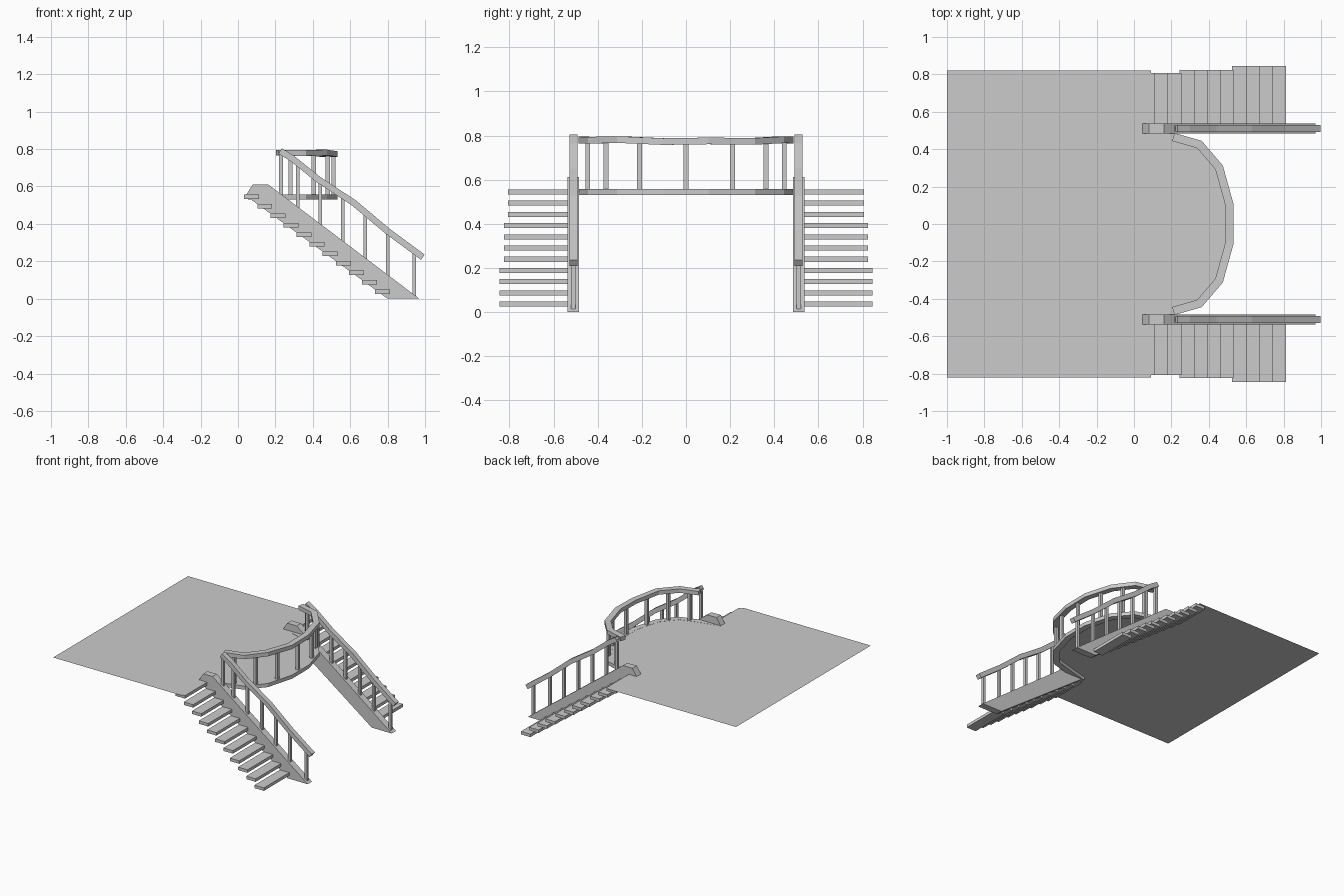
import bpy, bmesh
from mathutils import Vector

if "Cube" in bpy.data.objects:
    bpy.data.objects.remove(bpy.data.objects["Cube"])


def finish(name, bm):
    bmesh.ops.recalc_face_normals(bm, faces=bm.faces)
    me = bpy.data.meshes.new(name)
    bm.to_mesh(me)
    bm.free()
    ob = bpy.data.objects.new(name, me)
    bpy.context.collection.objects.link(ob)
    return ob


def loft(bm, a, b):
    """Closed prism between two matching outlines."""
    va = [bm.verts.new(p) for p in a]
    vb = [bm.verts.new(p) for p in b]
    n = len(va)
    bm.faces.new(va)
    bm.faces.new(vb[::-1])
    for i in range(n):
        j = (i + 1) % n
        bm.faces.new((va[i], va[j], vb[j], vb[i]))


def offset(path, d):
    """Mitred sideways offset of a 2D path."""
    pts = [Vector(p) for p in path]
    out = []
    for i, p in enumerate(pts):
        dirs = []
        if i > 0:
            dirs.append((p - pts[i - 1]).normalized())
        if i < len(pts) - 1:
            dirs.append((pts[i + 1] - p).normalized())
        ns = [Vector((-t.y, t.x)) for t in dirs]
        m = sum(ns, Vector((0, 0))).normalized()
        out.append(p + m * d / m.dot(ns[0]))
    return out


def box(bm, x0, x1, y0, y1, z0, z1):
    q = [(x0, y0), (x1, y0), (x1, y1), (x0, y1)]
    loft(bm, [(x, y, z0) for x, y in q], [(x, y, z1) for x, y in q])


def mirror_y(ob):
    m = ob.modifiers.new("mirror", 'MIRROR')
    m.use_axis = (False, True, False)


def band(name, path, width, z0, z1, waves):
    """Curved strip following a plan path; waves lift each path point."""
    bm = bmesh.new()
    rows = []
    for l, r, w in zip(offset(path, width / 2), offset(path, -width / 2), waves):
        rows.append([bm.verts.new((p.x, p.y, z + w))
                     for p, z in ((l, z0), (r, z0), (r, z1), (l, z1))])
    for a, b in zip(rows, rows[1:]):
        for i in range(4):
            j = (i + 1) % 4
            bm.faces.new((a[i], a[j], b[j], b[i]))
    bm.faces.new(rows[0])
    bm.faces.new(rows[-1][::-1])
    finish(name, bm)


FLOOR = 0.557
half = [(0.21, -0.465), (0.35, -0.425), (0.455, -0.302), (0.511, -0.1)]
curve = half + [(x, -y) for x, y in reversed(half)]
full = [(0.06, -0.505)] + curve + [(0.06, 0.505)]

# Landing floor: thin sheet with a bowed front
bm = bmesh.new()
outline = [(-1, -0.82), (0.09, -0.82), (0.09, -0.505)] + curve + \
          [(0.09, 0.505), (0.09, 0.82), (-1, 0.82)]
bm.faces.new([bm.verts.new((x, y, FLOOR)) for x, y in outline])
finish("landing_floor", bm)

# Bowed edge beam and balcony rail
band("landing_edge_beam", full, 0.044, 0.53, 0.558, [0] * len(full))
band("balcony_rail", curve, 0.044, 0.762, 0.792,
     [0.003, 0.002, 0.005, -0.004, -0.001, -0.003, 0.004, 0.003])

# Balcony balusters
bm = bmesh.new()
for x, y in ((0.28, 0.445), (0.405, 0.362), (0.48, 0.21), (0.51, 0)):
    for s in ((1, -1) if y else (1,)):
        box(bm, x - 0.011, x + 0.011, s * y - 0.011, s * y + 0.011, 0.55, 0.77)
finish("balcony_balusters", bm)

# Stair stringer
side = [(0.045, 0.535), (0.045, 0.558), (0.08, 0.612), (0.16, 0.612),
        (0.97, 0), (0.80, 0), (0.07, 0.53)]
bm = bmesh.new()
loft(bm, [(x, 0.485, z) for x, z in side], [(x, 0.537, z) for x, z in side])
mirror_y(finish("stair_stringer", bm))

# Stair handrail
path = [(0.225, 0.79), (0.29, 0.75), (0.43, 0.637), (0.62, 0.512),
        (0.80, 0.361), (0.988, 0.222)]
ring = offset(path, 0.017) + offset(path, -0.017)[::-1]
bm = bmesh.new()
loft(bm, [(p.x, 0.491, p.y) for p in ring], [(p.x, 0.529, p.y) for p in ring])
mirror_y(finish("stair_handrail", bm))


def height(x):
    for (x0, z0), (x1, z1) in zip(path, path[1:]):
        if x <= x1:
            return z0 + (z1 - z0) * (x - x0) / (x1 - x0)


# Stair balusters
bm = bmesh.new()
for x in (0.23, 0.32, 0.44, 0.56, 0.68, 0.80, 0.942):
    foot = 0.612 - (x - 0.16) * 0.612 / 0.81 - 0.015
    box(bm, x - 0.01, x + 0.01, 0.5, 0.52, max(foot, 0.005), height(x))
mirror_y(finish("stair_balusters", bm))

# Treads, a little narrower towards the top
bm = bmesh.new()
for i in range(11):
    x = 0.813 - 0.07 * i
    y = (0.846, 0.824, 0.807)[i // 4]
    z = 0.025 + 0.0508 * i
    box(bm, x - 0.08, x, 0.53, y, z, z + 0.023)
mirror_y(finish("stair_treads", bm))
